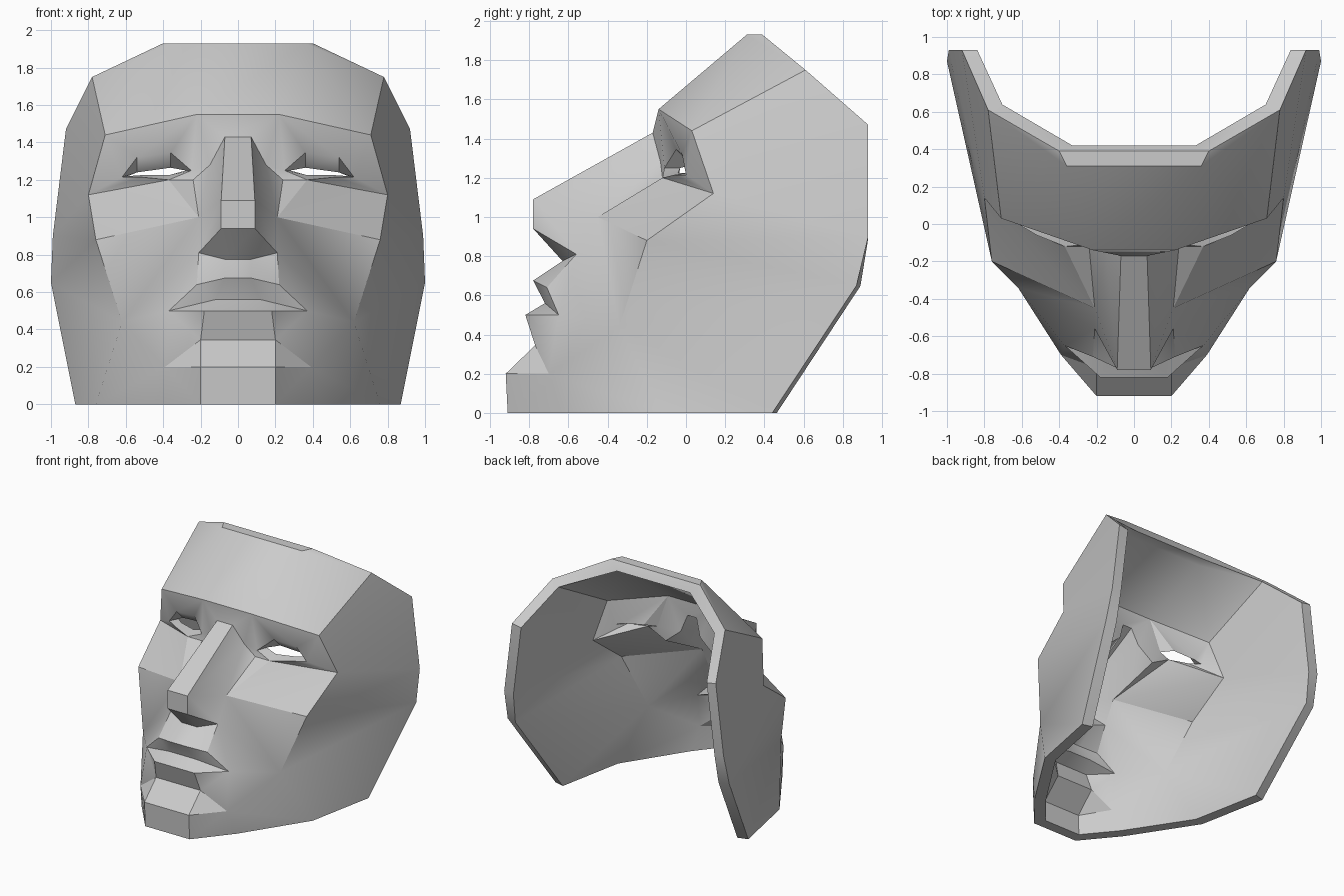
import bpy
import bmesh
from mathutils import Vector

if "Cube" in bpy.data.objects:
    bpy.data.objects.remove(bpy.data.objects["Cube"])

THICKNESS = 0.085

# Landmarks of the left half, grouped by area
forehead = dict(
    crest=(.40, .39, 1.93), crown=(.36, .31, 1.93), brow=(.22, -.14, 1.55),
    temple=(.78, .61, 1.75), brow_end=(.71, .03, 1.44))
side = dict(
    rim_top=(.92, .93, 1.47), rim_mid=(.99, .93, .9), rim_low=(1, .87, .65),
    rim_base=(.87, .44, 0), jaw_back=(.76, -.12, 0), jaw_front=(.43, -.63, 0))
cheek = dict(
    cheek_out=(.8, .14, 1.12), cheek_low=(.76, -.2, .88), jowl=(.62, -.34, .44),
    cheek_in=(.21, -.45, 1), jaw=(.39, -.7, .2))
nose = dict(
    bridge=(.07, -.17, 1.43), tip_top=(.09, -.78, 1.09), tip_low=(.09, -.78, .94),
    septum=(.07, -.63, .775), wing=(.21, -.56, .81), root=(.15, -.13, 1.28))
mouth = dict(
    bow=(.07, -.78, .675), lip_side=(.22, -.71, .64), corner=(.37, -.65, .5),
    seam=(.12, -.72, .56), lower_lip=(.18, -.82, .5))
chin = dict(
    chin_top=(.2, -.77, .345), chin_front=(.2, -.92, .2), chin_base=(.2, -.91, 0))
eye = dict(
    tear=(.24, -.12, 1.2), eye_in=(.25, -.11, 1.25), lid_in=(.36, -.05, 1.345),
    lid_out=(.54, -.02, 1.32), eye_out=(.62, 0, 1.215),
    under_out=(.52, -.06, 1.215), under_in=(.37, -.12, 1.2))

# How far the inside edge shifts where it does not simply follow the thickness
inner_shift = dict(
    crest=(-.07, .03, -.07), lid_in=(0, .08, -.08), lid_out=(0, .08, -.08),
    eye_in=(.03, .08, 0), eye_out=(-.03, .07, .005),
    under_in=(0, .08, .025), under_out=(0, .07, .01))

# Chain of edges down the face, bridged straight across the middle
middle = ["crest", "crown", "brow", "bridge", "tip_top", "tip_low", "septum",
          "bow", "seam", "lower_lip", "chin_top", "chin_front", "chin_base"]

# Triangles of the left half, grouped by area
forehead_facets = [
    "crest crown temple", "crown temple brow_end", "crown brow_end brow"]
side_facets = [
    "temple brow_end cheek_out", "temple cheek_out rim_top",
    "rim_top cheek_out rim_mid", "rim_mid cheek_out cheek_low",
    "rim_mid cheek_low rim_low", "rim_low cheek_low jowl",
    "rim_low jowl rim_base", "rim_base jowl jaw_back"]
jaw_facets = [
    "jowl jaw jaw_back", "jaw jaw_front jaw_back", "chin_front jaw chin_base",
    "jaw jaw_front chin_base", "chin_top jaw chin_front", "jowl corner jaw",
    "corner jaw chin_top", "corner chin_top lower_lip"]
mouth_facets = [
    "bow lip_side seam", "lip_side corner seam", "seam corner lower_lip",
    "septum wing lip_side", "septum lip_side bow", "wing corner lip_side",
    "wing jowl corner"]
cheek_facets = [
    "wing cheek_in jowl", "cheek_in cheek_low jowl",
    "cheek_in cheek_out cheek_low", "cheek_in tear under_in",
    "cheek_in under_in cheek_out", "under_in under_out cheek_out",
    "under_out eye_out cheek_out"]
nose_facets = [
    "bridge root tip_top", "root cheek_in tip_top", "root tear cheek_in",
    "tip_top cheek_in wing", "tip_top wing tip_low", "tip_low wing septum"]
eye_facets = [
    "brow_end cheek_out eye_out", "brow_end eye_out lid_out",
    "brow brow_end lid_out", "brow lid_out lid_in", "brow lid_in eye_in",
    "brow eye_in root", "brow root bridge", "eye_in tear root",
    "eye_in under_in tear"]

# Outer surface, both halves
bm = bmesh.new()
points = {**forehead, **side, **cheek, **nose, **mouth, **chin, **eye}
left, right, shift = {}, {}, {}
for name, (x, y, z) in points.items():
    left[name] = bm.verts.new((x, y, z))
    right[name] = bm.verts.new((-x, y, z))
    if name in inner_shift:
        sx, sy, sz = inner_shift[name]
        shift[left[name]] = Vector((sx, sy, sz))
        shift[right[name]] = Vector((-sx, sy, sz))
for area in (forehead_facets, side_facets, jaw_facets, mouth_facets,
             cheek_facets, nose_facets, eye_facets):
    for facet in area:
        for half in (left, right):
            bm.faces.new([half[n] for n in facet.split()])
for a, b in zip(middle, middle[1:]):
    front = bm.faces.new((left[a], left[b], right[b], right[a]))
bmesh.ops.recalc_face_normals(bm, faces=bm.faces)
bm.normal_update()
if front.normal.y > 0:
    bmesh.ops.reverse_faces(bm, faces=bm.faces)
    bm.normal_update()

# Inner surface, offset along the normals and trimmed flat at base and back
outer_faces = list(bm.faces)
border = [e for e in bm.edges if e.is_boundary]
inner = {}
for v in list(bm.verts):
    depth = THICKNESS * min(v.calc_shell_factor(), 1.3)
    p = v.co + shift.get(v, -v.normal * depth)
    p.z = max(p.z, 0) if v.co.z > 0 else 0
    p.y = min(p.y, .93)
    inner[v] = bm.verts.new(p)
for f in outer_faces:
    bm.faces.new([inner[v] for v in reversed(f.verts)])

# Rim and eye openings
for e in border:
    a, b = e.verts
    bm.faces.new((a, b, inner[b], inner[a]))
bmesh.ops.recalc_face_normals(bm, faces=bm.faces)

mesh = bpy.data.meshes.new("face_mask")
bm.to_mesh(mesh)
bm.free()
mask = bpy.data.objects.new("face_mask", mesh)
bpy.context.collection.objects.link(mask)

# Plain grey
grey = bpy.data.materials.new("plain_grey")
grey.use_nodes = True
colour = (.6, .6, .6, 1)
grey.diffuse_color = colour
grey.node_tree.nodes["Principled BSDF"].inputs["Base Color"].default_value = colour
mesh.materials.append(grey)

bpy.ops.object.select_all(action="DESELECT")
mask.select_set(True)
bpy.context.view_layer.objects.active = mask
bpy.ops.object.shade_smooth_by_angle(angle=.52)
